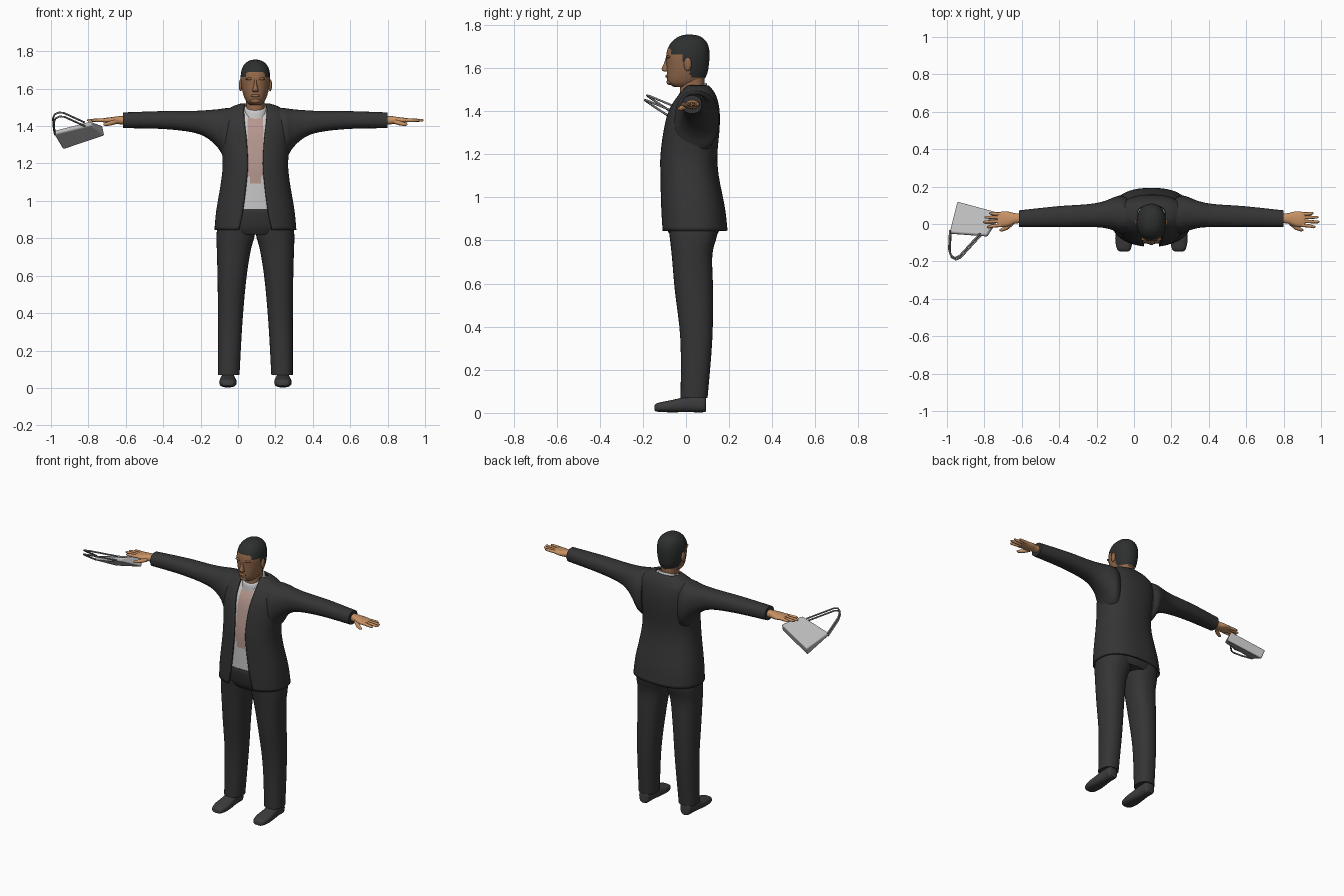
import bpy, bmesh, math
from mathutils import Vector

cube = bpy.data.objects.get("Cube")
if cube:
    bpy.data.objects.remove(cube, do_unlink=True)

CX = 0.093  # body centre line
made = []


def material(name, r, g, b):
    m = bpy.data.materials.new(name)
    m.use_nodes = True
    m.diffuse_color = (r, g, b, 1)
    node = m.node_tree.nodes["Principled BSDF"]
    node.inputs["Base Color"].default_value = (r, g, b, 1)
    node.inputs["Roughness"].default_value = 0.8
    return m


SUIT = material("charcoal suit", .035, .035, .035)
SHOE = material("dark shoe", .045, .045, .048)
HAIR = material("black hair", .027, .029, .029)
FACE = material("brown face", .29, .14, .07)
HAND = material("tan hand", .58, .29, .13)
SHIRT = material("white shirt", .58, .58, .59)
TIE = material("dusty pink tie", .46, .31, .27)
BAG = material("light grey bag", .5, .5, .5)
STRAP = material("grey strap", .2, .2, .2)


def smooth_rings(rings, sub):
    """Catmull-Rom interpolation between the given cross-sections."""
    out = []
    for i in range(len(rings) - 1):
        quad = [rings[max(i - 1, 0)], rings[i], rings[i + 1], rings[min(i + 2, len(rings) - 1)]]
        for k in range(sub):
            t = k / sub
            out.append([b + .5 * t * (c - a + t * (2*a - 5*b + 4*c - d + t * (3*(b - c) + d - a)))
                        for a, b, c, d in zip(*quad)])
    return out + [list(rings[-1])]


def loft(name, mats, rings, axis="z", seg=32, power=2.3, sub=4, tilt=0, rule=None):
    """Rings are (position, a_min, a_max, b_min, b_max[, front gap half-width])."""
    bm = bmesh.new()
    loops = []
    is_open = len(rings[0]) == 6
    for t, a0, a1, b0, b1, *gap in smooth_rings(rings, sub):
        ra, rb = (a1 - a0) / 2, (b1 - b0) / 2
        start = math.asin(min(1, gap[0] / ra) ** (power / 2)) if gap else 0
        loop = []
        for i in range(seg):
            th = start + (2 * math.pi - 2 * start) * i / (seg - 1 if is_open else seg)
            s, c = math.sin(th), -math.cos(th)
            a = (a0 + a1) / 2 + ra * math.copysign(abs(s) ** (2 / power), s)
            b = (b0 + b1) / 2 + rb * math.copysign(abs(c) ** (2 / power), c)
            co = {"z": (a, b, t + tilt * b), "x": (t, a, b), "y": (a, t, b)}[axis]
            loop.append(bm.verts.new(co))
        loops.append(loop)
    for p, q in zip(loops, loops[1:]):
        for i in range(seg - 1 if is_open else seg):
            j = (i + 1) % seg
            bm.faces.new((p[i], p[j], q[j], q[i]))
    if not is_open:
        bm.faces.new(loops[0])
        bm.faces.new(loops[-1])
    bmesh.ops.recalc_face_normals(bm, faces=bm.faces)
    if rule:
        for f in bm.faces:
            f.material_index = rule(f.calc_center_median())
    return add_mesh(name, bm, mats)


def add_mesh(name, bm, mats):
    me = bpy.data.meshes.new(name)
    bm.to_mesh(me)
    bm.free()
    for m in mats:
        me.materials.append(m)
    ob = bpy.data.objects.new(name, me)
    bpy.context.collection.objects.link(ob)
    made.append(ob)
    return ob


def body(rows):
    """Symmetric rings about the centre line from (z, half width, front, back, ...)."""
    return [(z, CX - w, CX + w, f, b, *rest) for z, w, f, b, *rest in rows]


def ball(name, mat, centre, size):
    bm = bmesh.new()
    bmesh.ops.create_uvsphere(bm, u_segments=16, v_segments=10, radius=1)
    for v in bm.verts:
        v.co = Vector(centre) + Vector(a * b for a, b in zip(v.co, size))
    return add_mesh(name, bm, [mat])


def tube(name, mat, points, radii, cyclic=False):
    cu = bpy.data.curves.new(name, "CURVE")
    cu.dimensions = "3D"
    cu.bevel_depth = 1
    cu.bevel_resolution = 2
    cu.use_fill_caps = True
    sp = cu.splines.new("POLY")
    sp.points.add(len(points) - 1)
    for p, co, r in zip(sp.points, points, radii):
        p.co = (*co, 1)
        p.radius = r
    cu.materials.append(mat)
    ob = bpy.data.objects.new(name, cu)
    bpy.context.collection.objects.link(ob)


# Jacket, open down the front
jacket_rows = [(.845, .213, -.11, .187, .088), (.95, .203, -.113, .175, .066),
               (1.1, .178, -.115, .146, .047), (1.2, .169, -.114, .14, .04),
               (1.32, .178, -.098, .15, .046), (1.4, .18, -.077, .15, .055),
               (1.46, .17, -.042, .138, .06), (1.497, .125, -.012, .118, .06),
               (1.515, .075, 0, .1, .055)]
jacket = loft("jacket", [SUIT], body(jacket_rows), seg=64, power=2.4)
shell = jacket.modifiers.new("thickness", "SOLIDIFY")
shell.thickness = .012
shell.offset = 0

# Shirt with the tie as its front panel
inset = .016
shirt_rows = [(z - .006, w - inset, f + inset * .8, b - inset) for z, w, f, b, g in jacket_rows[1:]]


def tie_rule(c):
    half = .04 if c.z > 1.13 else .028
    return int(c.y < .02 and abs(c.x - CX) < half and 1.1 < c.z < 1.46)


loft("shirt", [SHIRT, TIE], body(shirt_rows), seg=96, power=2.4, sub=6, rule=tie_rule)
loft("shirt_collar", [SHIRT], body([(1.45, .068, -.04, .1), (1.485, .062, -.036, .098),
                                    (1.495, .056, -.03, .094)]), tilt=.38)

# Trousers
loft("trouser_seat", [SUIT], body([(.82, .17, -.07, .14), (.86, .19, -.092, .158),
                                   (.93, .187, -.106, .155), (.958, .18, -.104, .15)]))
for s, side in ((1, "left"), (-1, "right")):
    def across(lo, hi):
        return tuple(sorted((CX + s * lo, CX + s * hi)))

    legs = [(.07, .085, .2, -.025, .1), (.34, .07, .2, -.026, .122), (.57, .05, .202, -.052, .125),
            (.73, .026, .206, -.066, .122), (.82, .003, .208, -.076, .143), (.9, 0, .195, -.085, .155)]
    loft(side + "_trouser_leg", [SUIT], [(z, *across(i, o), f, b) for z, i, o, f, b in legs])

    # Shoes
    shoe = [(-.147, .022, .012, .032), (-.135, .036, .006, .045), (-.09, .046, .003, .055),
            (-.03, .043, .003, .068), (.03, .036, .003, .085), (.08, .035, .003, .085), (.092, .026, .006, .075)]
    loft(side + "_shoe", [SHOE], [(y, *across(.147 - w, .147 + w), lo, hi) for y, w, lo, hi in shoe],
         axis="y", seg=24, power=2.6)

    # Sleeves, flaring into the armpit
    sleeve = [(.13, -.05, .14, 1.2, 1.498), (.165, -.052, .152, 1.225, 1.495), (.2, -.035, .143, 1.283, 1.49),
              (.26, -.02, .12, 1.337, 1.485), (.34, -.016, .106, 1.367, 1.481),
              (.5, -.017, .095, 1.385, 1.48), (.707, -.017, .073, 1.389, 1.473)]
    loft(side + "_sleeve", [SUIT], [(CX + s * d, *rest) for d, *rest in sleeve], axis="x")

    # Hands
    palm = [(.69, .005, .055, 1.408, 1.452), (.73, .002, .058, 1.41, 1.453), (.765, -.012, .066, 1.412, 1.448),
            (.8, -.016, .066, 1.418, 1.444), (.822, -.012, .06, 1.422, 1.44)]
    loft(side + "_palm", [HAND], [(CX + s * d, *rest) for d, *rest in palm], axis="x", seg=20)
    for i, (y0, y1, tip) in enumerate(((-.006, -.016, .878), (.015, .011, .9), (.035, .036, .893), (.053, .058, .868))):
        pts = [(CX + s * d, y, 1.431) for d, y in ((.805, y0), (.85, (y0 + y1) / 2), (tip - .008, y1), (tip, y1))]
        tube(f"{side}_finger_{i + 1}", HAND, pts, (.01, .009, .007, .003))
    thumb = [(.745, .005, 1.424), (.775, -.02, 1.415), (.802, -.032, 1.409), (.812, -.033, 1.408)]
    tube(side + "_thumb", HAND, [(CX + s * d, y, z) for d, y, z in thumb], (.013, .012, .009, .004))

    # Ears
    ball(side + "_ear", FACE, (CX + s * .079, .008, 1.618), (.01, .018, .032))


# Head, with hair above the hairline and behind the ears
def hair_rule(c):
    line = 1.692 if c.y < -.07 else 1.662 if c.y < -.012 else 1.63 if c.y < .02 else 1.558
    return int(c.z > line)


loft("head", [FACE, HAIR], body([
    (1.512, .03, -.055, .03), (1.528, .046, -.08, .06), (1.55, .058, -.088, .086), (1.58, .068, -.089, .1),
    (1.615, .075, -.09, .106), (1.655, .079, -.092, .109), (1.69, .076, -.085, .107), (1.72, .066, -.067, .096),
    (1.743, .045, -.04, .073), (1.753, .022, -.014, .046), (1.755, .008, .005, .026)]),
    seg=56, power=2.15, sub=5, rule=hair_rule)
loft("neck", [FACE], body([(1.44, .052, -.025, .085), (1.5, .05, -.028, .085), (1.57, .05, -.02, .085)]))

# Facial features
loft("nose", [FACE], body([(1.583, .013, -.1, -.075), (1.59, .017, -.111, -.075), (1.6, .014, -.112, -.075),
                           (1.625, .008, -.101, -.075), (1.65, .006, -.093, -.075)]), seg=16)
ball("lips", FACE, (CX, -.087, 1.562), (.024, .009, .008))
ball("chin", FACE, (CX, -.076, 1.535), (.026, .014, .014))
for s, side in ((1, "left"), (-1, "right")):
    ball(side + "_brow", FACE, (CX + s * .031, -.081, 1.652), (.022, .011, .007))

# Handbag, tilted slab that tapers to its opening
corners = [Vector(p) for p in ((-.94, .11, 1.30), (-.718, .05, 1.375), (-.785, -.065, 1.415), (-.985, -.05, 1.365))]
normal = (corners[1] - corners[3]).cross(corners[0] - corners[2]).normalized()
bm = bmesh.new()
lower, upper = [[bm.verts.new(c + normal * k * h) for c, h in zip(corners, (.03, .03, .012, .012))] for k in (-1, 1)]
bm.faces.new(lower)
bm.faces.new(upper)
for i in range(4):
    j = (i + 1) % 4
    bm.faces.new((lower[i], lower[j], upper[j], upper[i]))
bmesh.ops.recalc_face_normals(bm, faces=bm.faces)
bag = add_mesh("handbag", bm, [BAG])
bevel = bag.modifiers.new("soft edges", "BEVEL")
bevel.width = .008
bevel.segments = 2

# Handbag straps
path = [(-.982, -.04, 1.365), (-.987, -.14, 1.43), (-.978, -.172, 1.452), (-.955, -.186, 1.462),
        (-.93, -.175, 1.46), (-.82, -.055, 1.41)]
for k, side in ((-1, "front"), (1, "back")):
    tube(side + "_strap", STRAP, [Vector(p) + normal * k * .012 for p in path], [.005] * len(path))

# Shading
bpy.ops.object.select_all(action="DESELECT")
for ob in made:
    ob.select_set(True)
bpy.context.view_layer.objects.active = made[0]
bpy.ops.object.shade_smooth_by_angle(angle=math.radians(40))
